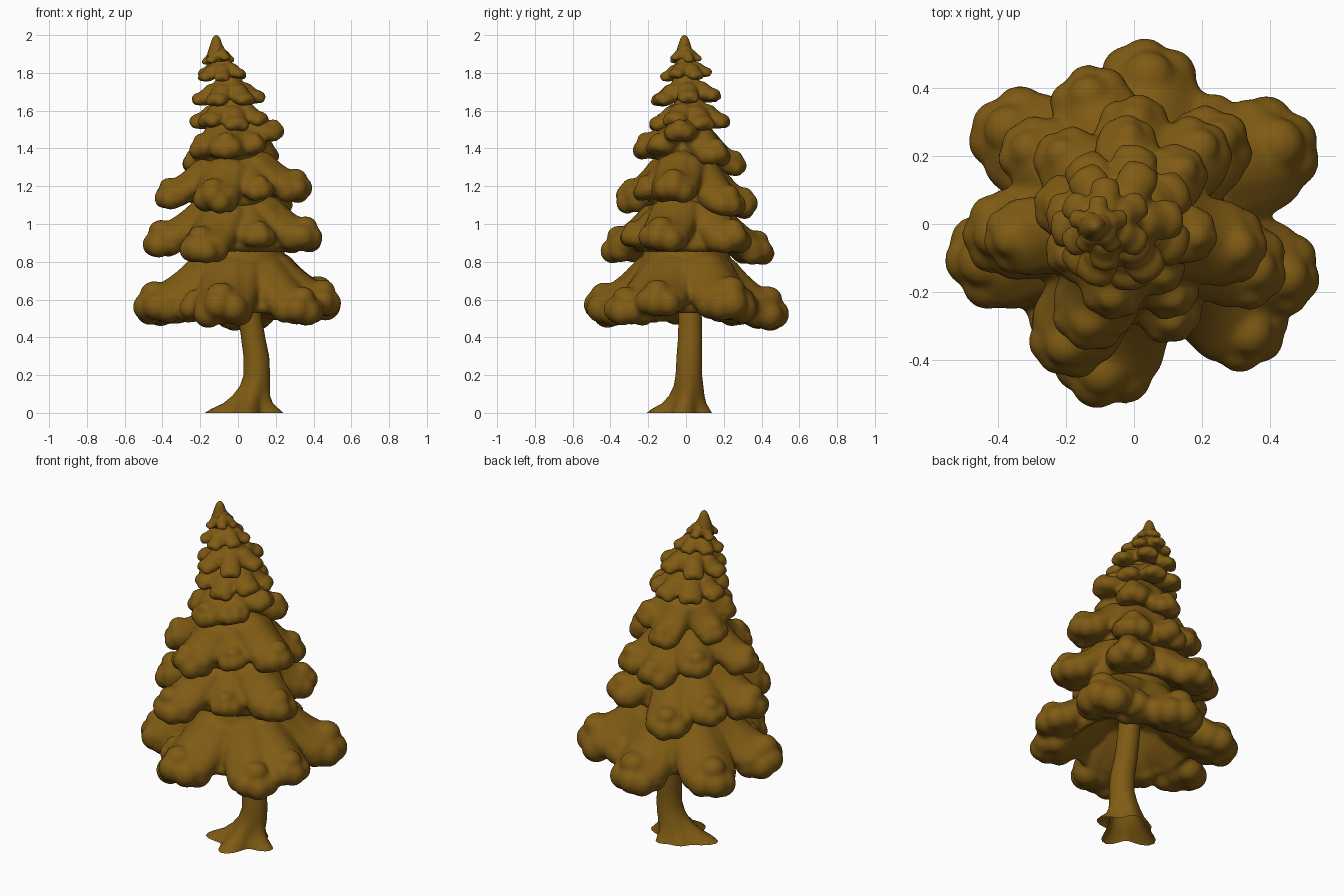
import bpy, bmesh, math, random
from mathutils import Matrix, Vector

if "Cube" in bpy.data.objects:
    bpy.data.objects.remove(bpy.data.objects["Cube"])

random.seed(4)
brown = bpy.data.materials.new("bark_brown")
brown.diffuse_color = (0.215, 0.105, 0.007, 1)
brown.use_nodes = True
brown.node_tree.nodes["Principled BSDF"].inputs["Base Color"].default_value = brown.diffuse_color


def finish(name, bm, voxel=0, smooth=8):
    """Turn a bmesh into a smooth object; voxel > 0 fuses its pieces."""
    me = bpy.data.meshes.new(name)
    bm.to_mesh(me)
    bm.free()
    for p in me.polygons:
        p.use_smooth = True
    me.materials.append(brown)
    ob = bpy.data.objects.new(name, me)
    bpy.context.collection.objects.link(ob)
    if voxel:
        rm = ob.modifiers.new("fuse", 'REMESH')
        rm.mode = 'VOXEL'
        rm.voxel_size = voxel
        rm.use_smooth_shade = True
        sm = ob.modifiers.new("soften", 'SMOOTH')
        sm.factor, sm.iterations = 0.5, smooth
    return ob


def ball(bm, c, r, flat=0.8):
    m = Matrix.Translation(c) @ Matrix.Diagonal((r, r, r * flat, 1))
    bmesh.ops.create_icosphere(bm, subdivisions=3, radius=1, matrix=m)


def skin(bm, rings, caps=True):
    """Skin a stack of rings of points, capped at both ends or open."""
    rows = [[bm.verts.new(p) for p in ring] for ring in rings]
    n = len(rows[0])
    for a, b in zip(rows, rows[1:]):
        for i in range(n):
            bm.faces.new((a[i], a[(i + 1) % n], b[(i + 1) % n], b[i]))
    if caps:
        bm.faces.new(rows[0][::-1])
        bm.faces.new(rows[-1])


def turned(bm, x, y, profile, n=32):
    """Solid of revolution from (radius, z) pairs, bottom centre first."""
    skin(bm, [[(x + r * math.cos(i * math.tau / n), y + r * math.sin(i * math.tau / n), z)
               for i in range(n)] for r, z in profile])


def skirt(bm, x, y, z0, z1, r0, r1, hollow):
    """Flared skirt with a hollow underside."""
    h = z1 - z0
    turned(bm, x, y, [(r0 * 0.25, z0 + hollow), (r0 * 0.6, z0 + hollow * 0.75), (r0 * 0.93, z0),
                      (r0, z0 + 0.03), (r0 * 0.93, z0 + h * 0.25),
                      (r0 * 0.45 + r1 * 0.55, z0 + h * 0.55), (r1, z1)])


def bough(bm, end, s, root):
    """Drooping branch: beads sagging from the stem to a fat knobbly cluster at the tip."""
    end, root = Vector(end), Vector(root)
    side = Vector((root.y - end.y, end.x - root.x, 0)).normalized()
    for k in range(1, 9):
        t = k * 0.07
        p = end.lerp(root, t)
        p.z -= 0.1 * (root.z - end.z) * math.sin(math.pi * min(1, t * 1.3))
        ball(bm, p, s * (0.92 - 0.2 * t), 0.68)
        for w in (-0.35, 0.35):
            ball(bm, p + side * s * w - Vector((0, 0, s * 0.1)), s * 0.72, 0.7)
    ball(bm, end, s * 0.78, 0.85)
    out = math.atan2(end.y - root.y, end.x - root.x)
    for k, dz in ((-95, -0.15), (-48, -0.2), (0, -0.12), (48, -0.2), (95, -0.15)):
        a = out + math.radians(k + random.uniform(-9, 9))
        ball(bm, end + Vector((math.cos(a) * s * 0.54, math.sin(a) * s * 0.54,
                               s * (dz + random.uniform(-0.1, 0.15)))), s * 0.51, 1.0)
    ball(bm, end + Vector((math.cos(out) * s * 0.3, math.sin(out) * s * 0.3, s * 0.36)), s * 0.5, 0.85)


def tier(name, centre, z0, z1, r0, r1, hollow, tips):
    bm = bmesh.new()
    x, y = centre
    skirt(bm, x, y, z0, z1, r0, r1, hollow)
    for tx, ty, tz, s in tips:
        bough(bm, (tx, ty, tz), s, (x, y, z1 + 0.03))
    finish(name, bm, 0.012)


# Four big lower tiers: boughs given as x, y, z, size
tier("foliage_tier_1", (0.02, 0.0), 0.52, 0.92, 0.35, 0.2, 0.16, [
    (-0.40, -0.10, 0.58, 0.15), (-0.08, -0.385, 0.57, 0.155), (0.31, -0.29, 0.56, 0.14),
    (0.41, -0.14, 0.60, 0.135), (0.38, 0.21, 0.60, 0.16), (0.04, 0.385, 0.55, 0.155),
    (-0.33, 0.25, 0.57, 0.15), (-0.20, -0.24, 0.56, 0.12), (0.2, 0.27, 0.57, 0.12)])
tier("foliage_tier_2", (0.0, 0.0), 0.85, 1.2, 0.28, 0.15, 0.04, [
    (-0.37, -0.03, 0.92, 0.13), (-0.18, -0.32, 0.89, 0.13), (0.32, -0.12, 0.94, 0.13),
    (0.22, 0.22, 0.93, 0.125), (-0.12, 0.34, 0.87, 0.125), (-0.28, 0.2, 0.93, 0.115),
    (0.1, -0.25, 0.94, 0.1)])
tier("foliage_tier_3", (-0.02, 0.0), 1.09, 1.42, 0.21, 0.11, 0.03, [
    (-0.33, -0.04, 1.16, 0.11), (-0.12, -0.25, 1.15, 0.12), (0.27, -0.06, 1.2, 0.12),
    (0.17, 0.2, 1.12, 0.115), (0.0, 0.27, 1.11, 0.11), (-0.19, 0.18, 1.18, 0.105),
    (0.1, -0.19, 1.19, 0.09)])
tier("foliage_tier_4", (-0.04, 0.0), 1.32, 1.56, 0.16, 0.08, 0.02, [
    (-0.2, 0.05, 1.33, 0.095), (-0.06, -0.18, 1.41, 0.1), (0.16, -0.03, 1.49, 0.085),
    (-0.02, 0.23, 1.32, 0.09), (0.12, 0.14, 1.38, 0.095), (-0.17, -0.08, 1.41, 0.09),
    (0.07, -0.13, 1.42, 0.08)])


# Small upper tiers: star-like skirts of drooping lobes
def small_tier(name, centre, z, top, radius, n, s, turn):
    bm = bmesh.new()
    x, y = centre
    skirt(bm, x, y, z - s * 0.2, top, radius * 0.68, radius * 0.3, s * 0.3)
    for i in range(n):
        a = math.radians(turn) + math.tau * i / n
        d = radius - s * 0.8
        end = Vector((x + math.cos(a) * d, y + math.sin(a) * d, z + random.uniform(-0.02, 0.02)))
        ball(bm, end, s, 0.62)
        for t in (0.15, 0.3, 0.45):
            p = end.lerp(Vector((x, y, top)), t)
            ball(bm, p - Vector((0, 0, s * 0.2)), s * 0.95, 0.65)
        for k in (-0.8, 0.8):
            ball(bm, end + Vector((math.cos(a + k), math.sin(a + k), -0.3)) * s * 0.6, s * 0.5)
    finish(name, bm, 0.008, 5)


small_tier("foliage_tier_5", (-0.04, 0.02), 1.54, 1.68, 0.205, 7, 0.07, 75)
small_tier("foliage_tier_6", (-0.05, 0.0), 1.67, 1.79, 0.185, 6, 0.06, 5)
small_tier("foliage_tier_7", (-0.085, 0.0), 1.785, 1.88, 0.13, 6, 0.045, 30)
small_tier("foliage_tier_8", (-0.105, -0.005), 1.88, 1.95, 0.085, 5, 0.03, 18)

# Pointed crown tip
tip = bmesh.new()
turned(tip, -0.115, -0.008, [(0.055, 1.86), (0.045, 1.91), (0.032, 1.95), (0.022, 1.98),
                             (0.013, 1.994), (0.004, 2.0)], 16)
finish("crown_tip", tip)

# Bent trunk with flared roots, open below: z, centre x, centre y, radius, root flare
roots = [(193, 0.15), (352, 0.09), (262, 0.12), (75, 0.05), (135, 0.05)]
stem = [(0, 0.06, 0.0, 0.09, 1), (0.02, 0.06, 0.0, 0.088, 0.8), (0.05, 0.065, 0.005, 0.084, 0.42),
        (0.09, 0.075, 0.01, 0.08, 0.18), (0.14, 0.09, 0.015, 0.075, 0.05), (0.2, 0.1, 0.015, 0.07, 0),
        (0.3, 0.097, 0.018, 0.068, 0), (0.4, 0.08, 0.022, 0.064, 0), (0.5, 0.065, 0.022, 0.062, 0),
        (0.75, 0.03, 0.01, 0.06, 0)]


def trunk_ring(z, cx, cy, r, flare, n=40):
    pts = []
    for i in range(n):
        a = math.tau * i / n
        rr = r + flare * sum(h * max(0, math.cos(a - math.radians(d))) ** 8 for d, h in roots)
        pts.append((cx + rr * math.cos(a), cy + rr * math.sin(a), z))
    return pts


bm = bmesh.new()
skin(bm, [trunk_ring(*row) for row in stem], caps=False)
trunk = finish("trunk", bm)
bpy.context.view_layer.objects.active = trunk
trunk.select_set(True)
bpy.ops.object.shade_smooth_by_angle(angle=math.radians(50))
